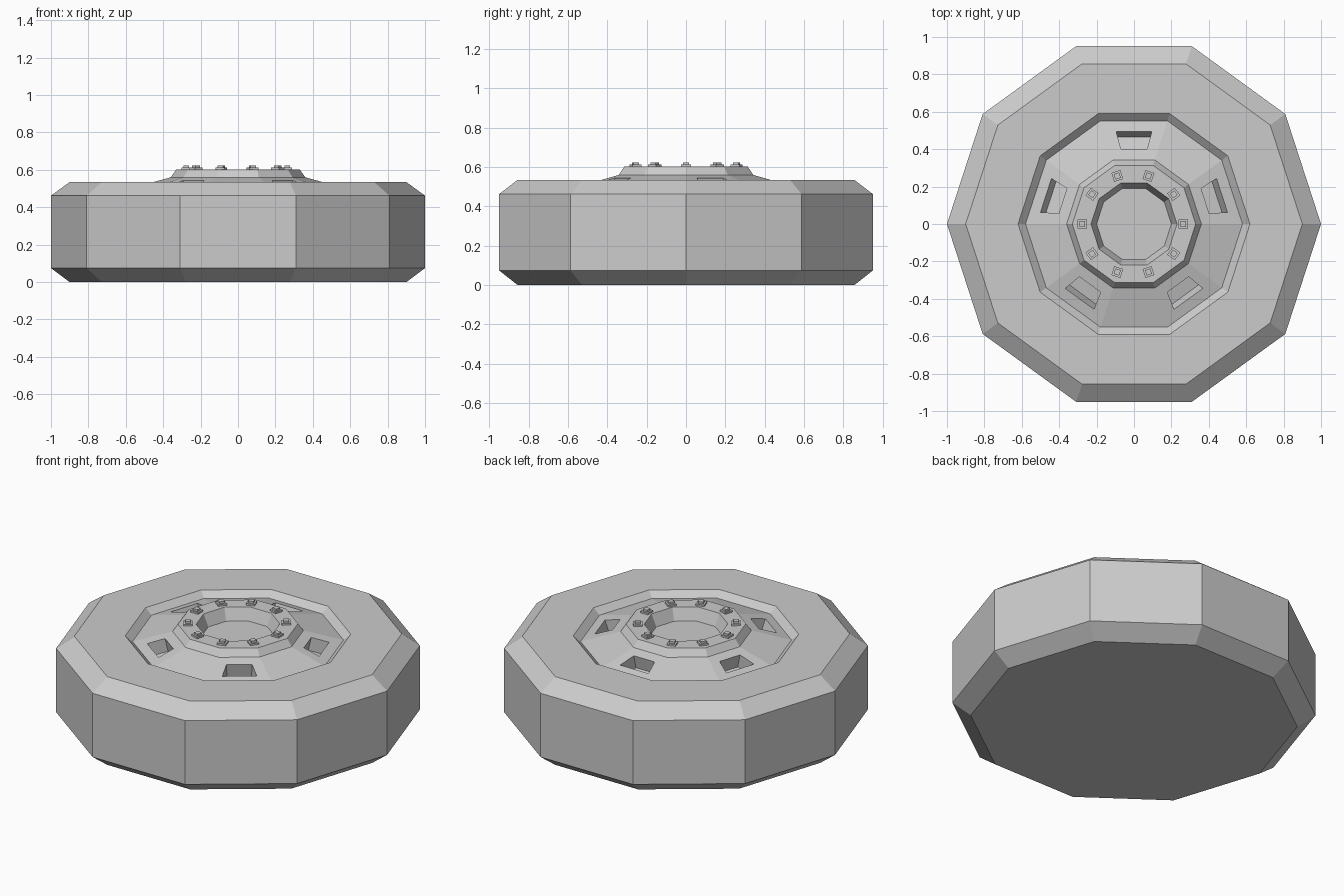
import bpy, bmesh, math
from mathutils import Vector

if "Cube" in bpy.data.objects:
    bpy.data.objects.remove(bpy.data.objects["Cube"])

SIDES = 10
STEP = 2 * math.pi / SIDES


def finish(name, bm):
    me = bpy.data.meshes.new(name)
    bm.to_mesh(me)
    bm.free()
    ob = bpy.data.objects.new(name, me)
    bpy.context.collection.objects.link(ob)
    return ob


def lathe(profile, cap_start=False, cap_end=False):
    """Ten-sided turned surface, profile runs from underside outwards and up."""
    bm = bmesh.new()
    rings = [[bm.verts.new((r * math.cos(i * STEP), r * math.sin(i * STEP), z))
              for i in range(SIDES)] for r, z in profile]
    bands = []
    for a, b in zip(rings, rings[1:]):
        bands.append([bm.faces.new((a[i], a[(i + 1) % SIDES], b[(i + 1) % SIDES], b[i]))
                      for i in range(SIDES)])
    if cap_start:
        bm.faces.new(rings[0][::-1])
    if cap_end:
        bm.faces.new(rings[-1])
    bm.normal_update()
    return bm, bands


# Tyre with bevelled shoulders and the inner lip
bm, _ = lathe([(0.90, 0), (1, 0.075), (1, 0.462), (0.90, 0.535),
               (0.62, 0.535), (0.58, 0.50)], cap_start=True)
finish("tyre", bm)

# Hub disc: sloped dish, raised bolt ring, sunken centre
bm, bands = lathe([(0.58, 0.50), (0.36, 0.56), (0.33, 0.602),
                   (0.23, 0.602), (0.20, 0.53)], cap_end=True)


def shape_opening(face, angle, outer, inner, depth):
    """Inset the face and place the new corners; outer/inner = (radius, half width)."""
    d = Vector((math.cos(angle), math.sin(angle), 0))
    side = Vector((-d.y, d.x, 0))
    bmesh.ops.inset_individual(bm, faces=[face], thickness=0.005)
    mid = face.calc_center_median().dot(d)
    n = Vector((0.27 * d.x, 0.27 * d.y, 0.963))
    for v in face.verts:
        r, w = outer if v.co.dot(d) > mid else inner
        z = 0.56 - 0.287 * (r - 0.342)
        s = math.copysign(w, v.co.dot(side))
        v.co = d * r + side * s + Vector((0, 0, z)) - n * depth


# Five vent slots sunk into every other facet of the dish
for i in range(0, SIDES, 2):
    f, ang = bands[0][i], (i + 0.5) * STEP
    shape_opening(f, ang, (0.495, 0.095), (0.40, 0.07), 0)
    shape_opening(f, ang, (0.488, 0.088), (0.405, 0.068), 0.08)
finish("hub_disc", bm)

# Square two-step bolts around the hub
for i in range(SIDES):
    bm = bmesh.new()
    for w, z0, z1 in ((0.05, 0.598, 0.612), (0.03, 0.612, 0.624)):
        box = bmesh.ops.create_cube(bm, size=1)["verts"]
        bmesh.ops.scale(bm, vec=(w, w, z1 - z0), verts=box)
        bmesh.ops.translate(bm, vec=(0, 0, (z0 + z1) / 2), verts=box)
    bolt = finish("bolt_%d" % (i + 1), bm)
    bolt.location = (0.27 * math.cos(i * STEP) - 0.006, 0.27 * math.sin(i * STEP), 0)
    bolt.rotation_euler.z = i * STEP
